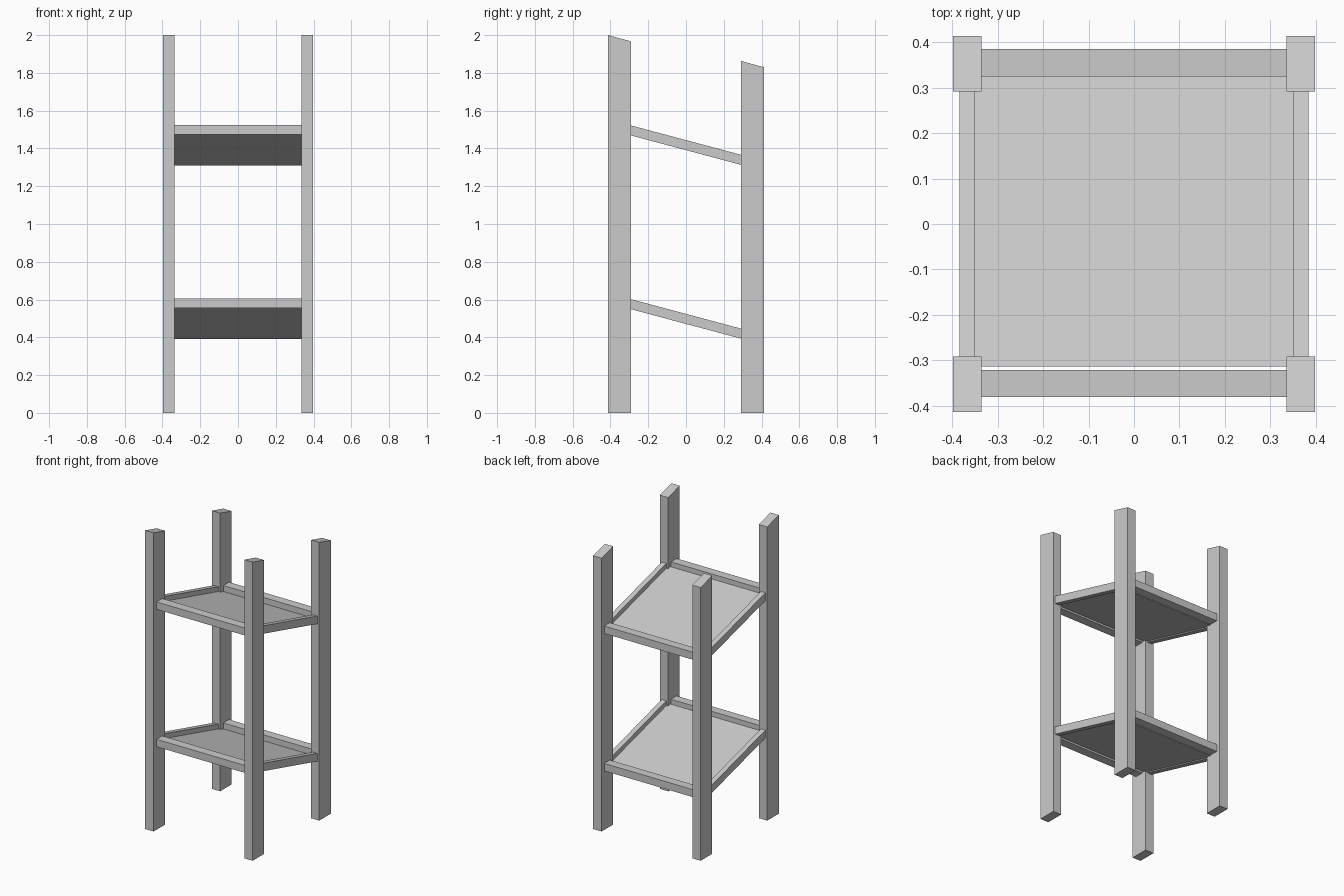
import bpy, bmesh

cube = bpy.data.objects.get("Cube")
if cube:
    bpy.data.objects.remove(cube, do_unlink=True)

GREY = (0.6, 0.6, 0.6, 1)
mat = bpy.data.materials.new("plain grey")
mat.use_nodes = True
mat.diffuse_color = GREY
mat.node_tree.nodes["Principled BSDF"].inputs["Base Color"].default_value = GREY

SLOPE = -0.267  # shelves and leg tops fall towards the back


def prism(name, x0, x1, profile):
    """Extrude a closed (y, z) profile from x0 to x1."""
    bm = bmesh.new()
    face = bm.faces.new([bm.verts.new((x0, y, z)) for y, z in profile])
    ext = bmesh.ops.extrude_face_region(bm, geom=[face])
    moved = [v for v in ext["geom"] if isinstance(v, bmesh.types.BMVert)]
    bmesh.ops.translate(bm, verts=moved, vec=(x1 - x0, 0, 0))
    bmesh.ops.recalc_face_normals(bm, faces=bm.faces)
    mesh = bpy.data.meshes.new(name)
    bm.to_mesh(mesh)
    bm.free()
    mesh.materials.append(mat)
    obj = bpy.data.objects.new(name, mesh)
    bpy.context.collection.objects.link(obj)
    return obj


def sloped(y0, y1, mid, height):
    """Profile of a bar whose underside passes through z = mid at y = 0."""
    a, b = mid + SLOPE * y0, mid + SLOPE * y1
    return [(y0, a), (y1, b), (y1, b + height), (y0, a + height)]


def box(y0, y1, z0, z1):
    return [(y0, z0), (y1, z0), (y1, z1), (y0, z1)]


# Legs, with slanted tops
for side, s in (("left", 1), ("right", -1)):
    for end, y0, y1, top0, top1 in (("front", -0.413, -0.291, 2.0, 1.967),
                                    ("back", 0.291, 0.413, 1.863, 1.83)):
        prism(f"{end}_{side}_leg", s * 0.336, s * 0.398,
              [(y0, 0), (y1, 0), (y1, top1), (y0, top0)])

# Two sloping tray shelves
for level, z in (("lower", 0.471), ("upper", 1.391)):
    for side, s in (("left", 1), ("right", -1)):
        prism(f"{level}_{side}_side_rail", s * 0.35, s * 0.384,
              sloped(-0.295, 0.295, z, 0.053))
    prism(f"{level}_front_rail", -0.34, 0.34,
          box(-0.381, -0.321, z + 0.084, z + 0.134))
    prism(f"{level}_back_rail", -0.34, 0.34,
          box(0.325, 0.385, z - 0.076, z - 0.026))
    prism(f"{level}_shelf_panel", -0.351, 0.351,
          sloped(-0.314, 0.326, z + 0.007, 0.014))
